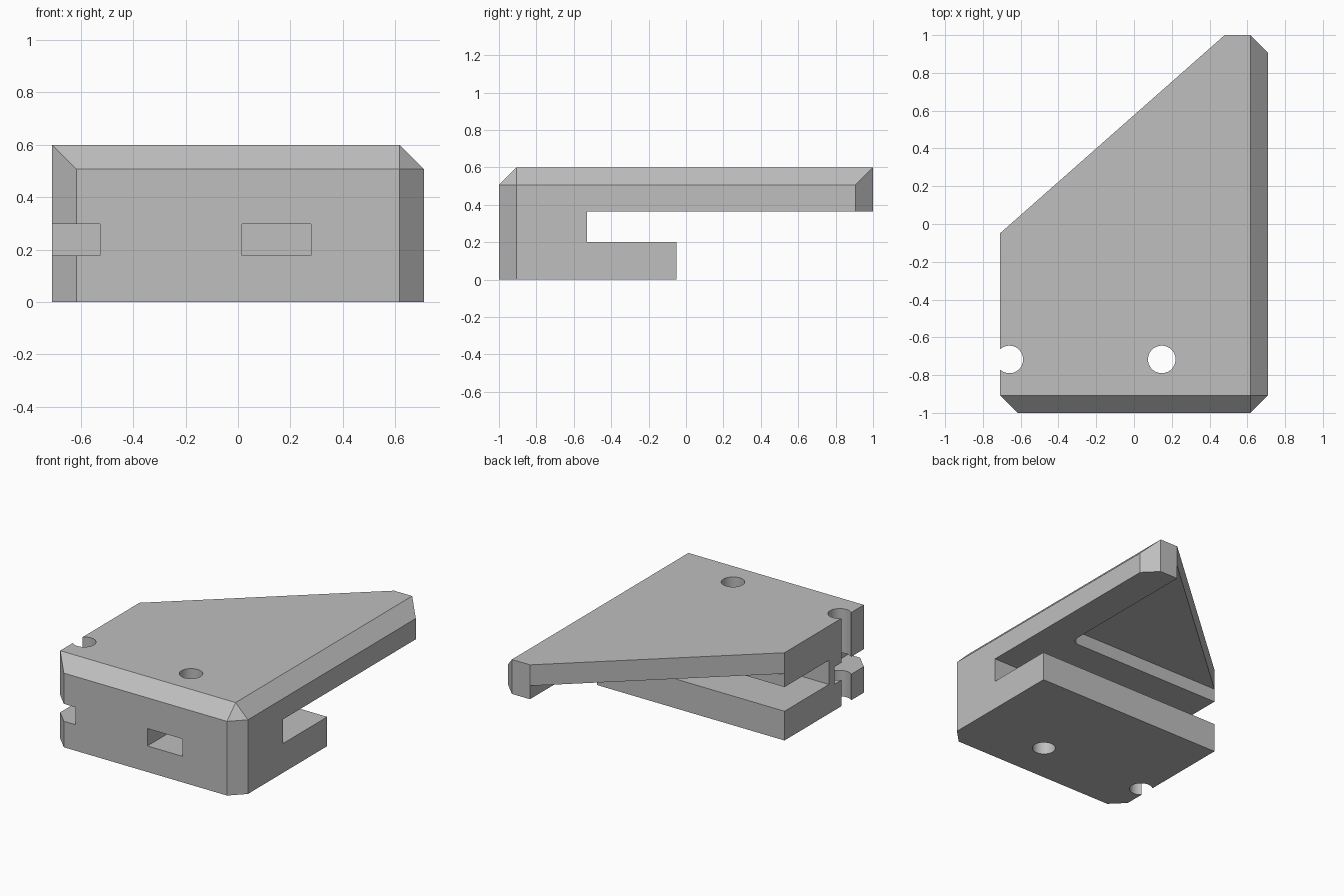
import bpy, bmesh, math
from mathutils import Vector

cube = bpy.data.objects.get("Cube")
if cube:
    bpy.data.objects.remove(cube, do_unlink=True)

grey = bpy.data.materials.new("plain grey")
grey.use_nodes = True
colour = (0.52, 0.52, 0.52, 1)
grey.diffuse_color = colour
grey.node_tree.nodes["Principled BSDF"].inputs["Base Color"].default_value = colour


def prism(name, points, depth, planes=()):
    """Extrude a 3D outline along depth, then trim it by (point, normal) planes."""
    bm = bmesh.new()
    face = bm.faces.new([bm.verts.new(p) for p in points])
    top = bmesh.ops.extrude_face_region(bm, geom=[face])["geom"]
    moved = [v for v in top if isinstance(v, bmesh.types.BMVert)]
    bmesh.ops.translate(bm, verts=moved, vec=depth)
    for point, normal in planes:
        geom = bm.verts[:] + bm.edges[:] + bm.faces[:]
        cut = bmesh.ops.bisect_plane(bm, geom=geom, dist=1e-5, plane_co=point,
                                     plane_no=normal, clear_outer=True)["geom_cut"]
        rim = [e for e in cut if isinstance(e, bmesh.types.BMEdge)]
        bmesh.ops.holes_fill(bm, edges=rim, sides=0)
    bmesh.ops.recalc_face_normals(bm, faces=bm.faces[:])
    mesh = bpy.data.meshes.new(name)
    bm.to_mesh(mesh)
    bm.free()
    mesh.materials.append(grey)
    obj = bpy.data.objects.new(name, mesh)
    bpy.context.collection.objects.link(obj)
    return obj


def flat(points, z):
    return [(x, y, z) for x, y in points]


def arc(cx, cy, r, start, end, steps):
    angles = [start + (end - start) * i / steps for i in range(steps + 1)]
    return [(cx + r * math.cos(a), cy + r * math.sin(a)) for a in angles]


# Main block with chamfered upright corners and a slanted back
W, H, C = 0.71, 0.6, 0.093
outline = [(C - W, -1), (W - C, -1), (W, C - 1), (W, 1 - C),
           (W - C, 1), (0.48, 1), (-W, -0.05), (-W, C - 1)]
corner = Vector((W - C, C - 1, H))
bevels = [(corner, (0, -1, 1)), (corner, (1, 0, 1)), (corner, (1, -1, 1))]
bracket = prism("bracket_body", flat(outline, 0), (0, 0, H), bevels)

cutters = []

# Side slot that also trims the lower plate short
slot = [(-0.53, 0.2), (-0.05, 0.2), (-0.05, -0.1),
        (1.1, -0.1), (1.1, 0.365), (-0.53, 0.365)]
cutters.append(prism("slot_cutter", [(-1, y, z) for y, z in slot], (2, 0, 0)))

# Shallow pocket under the upper plate, with one rounded corner
R = 0.06
pocket = arc(0.48 - R, R - 0.05, R, -math.pi / 2, 0, 8)
pocket += [(0.48, 1.2), (-1, 1.2), (-1, -0.05)]
cutters.append(prism("pocket_cutter", flat(pocket, 0.3), (0, 0, 0.157)))

# Bolt holes and the nut slots that open to the front
for side, x in (("left", 0.147), ("right", -0.66)):
    ring = arc(x, -0.717, 0.073, 0, math.tau, 40)[:-1]
    cutters.append(prism(side + "_hole_cutter", flat(ring, -0.1), (0, 0, 0.9)))
    nut = [(x - 0.132, -1.1), (x + 0.132, -1.1), (x + 0.132, -0.59), (x - 0.132, -0.59)]
    cutters.append(prism(side + "_nut_cutter", flat(nut, 0.178), (0, 0, 0.119)))

# Cut everything out of the block, then drop the cutters
bpy.ops.object.select_all(action="DESELECT")
bpy.context.view_layer.objects.active = bracket
bracket.select_set(True)
for cutter in cutters:
    cutter.hide_render = True
    mod = bracket.modifiers.new(cutter.name, "BOOLEAN")
    mod.operation = "DIFFERENCE"
    mod.solver = "EXACT"
    mod.object = cutter
    bpy.ops.object.modifier_apply(modifier=mod.name)
    bpy.data.objects.remove(cutter, do_unlink=True)

bpy.ops.object.shade_smooth_by_angle(angle=math.radians(25))
